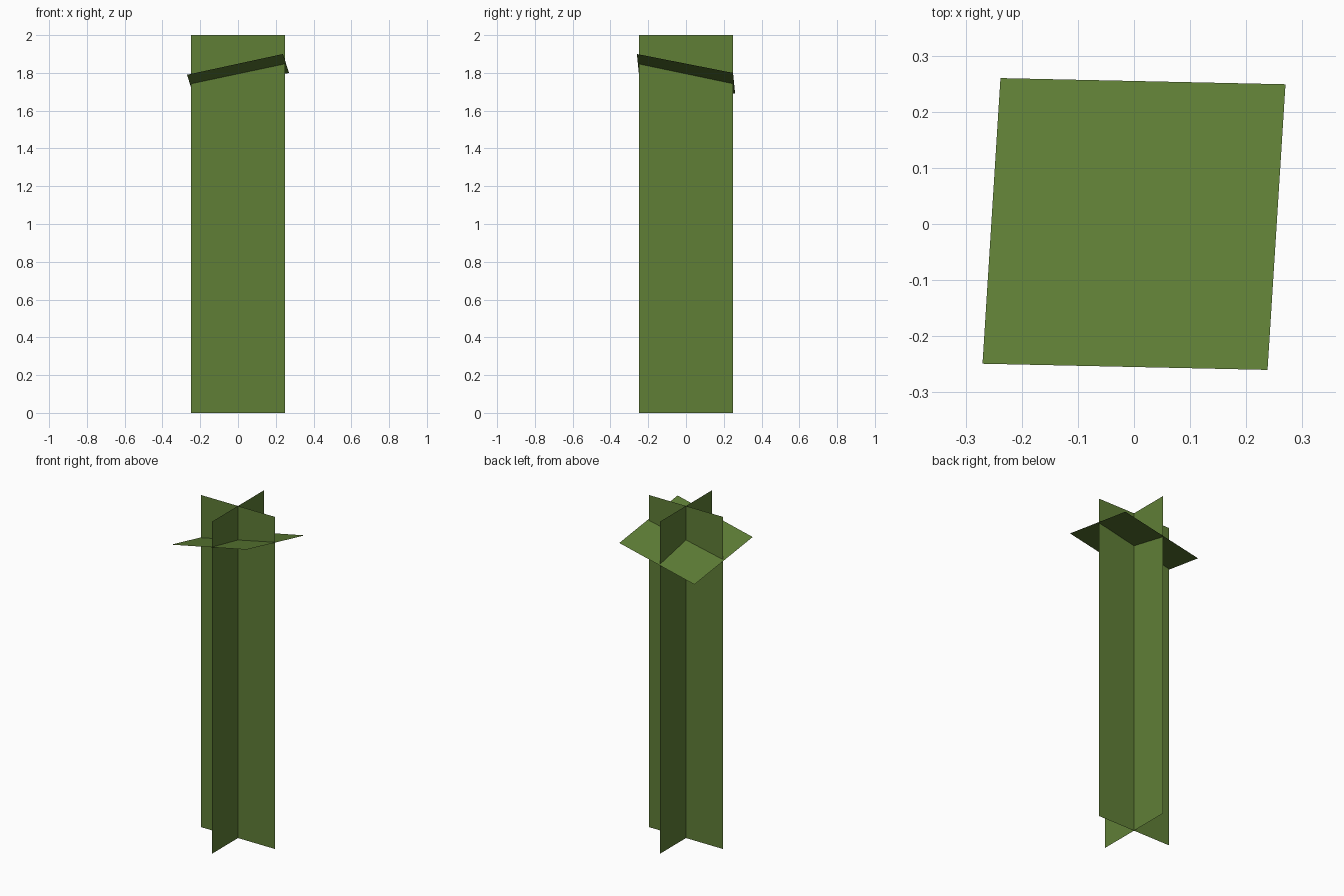
import bpy
from mathutils import Vector

if "Cube" in bpy.data.objects:
    bpy.data.objects.remove(bpy.data.objects["Cube"])

W, H = 0.248, 2.0

green = bpy.data.materials.new("stem_green")
green.diffuse_color = (0.115, 0.21, 0.037, 1)
green.use_nodes = True
green.node_tree.nodes["Principled BSDF"].inputs["Base Color"].default_value = green.diffuse_color


def card(name, center, u, v):
    """Flat quad spanned by half-edge vectors u and v; normal is u x v."""
    c, u, v = Vector(center), Vector(u), Vector(v)
    mesh = bpy.data.meshes.new(name)
    mesh.from_pydata([c - u - v, c + u - v, c + u + v, c - u + v], [], [(0, 1, 2, 3)])
    mesh.materials.append(green)
    obj = bpy.data.objects.new(name, mesh)
    bpy.context.collection.objects.link(obj)
    return obj


# Two crossed upright cards, facing front and left
card("stem_card_front", (0, 0, H / 2), (W, 0, 0), (0, 0, H / 2))
card("stem_card_side", (0, 0, H / 2), (0, -W, 0), (0, 0, H / 2))

# Tilted square leaf card near the top
card("top_leaf_card", (0, 0, 1.795), (0.254, -0.0055, 0.055), (0.016, 0.2545, -0.05))
